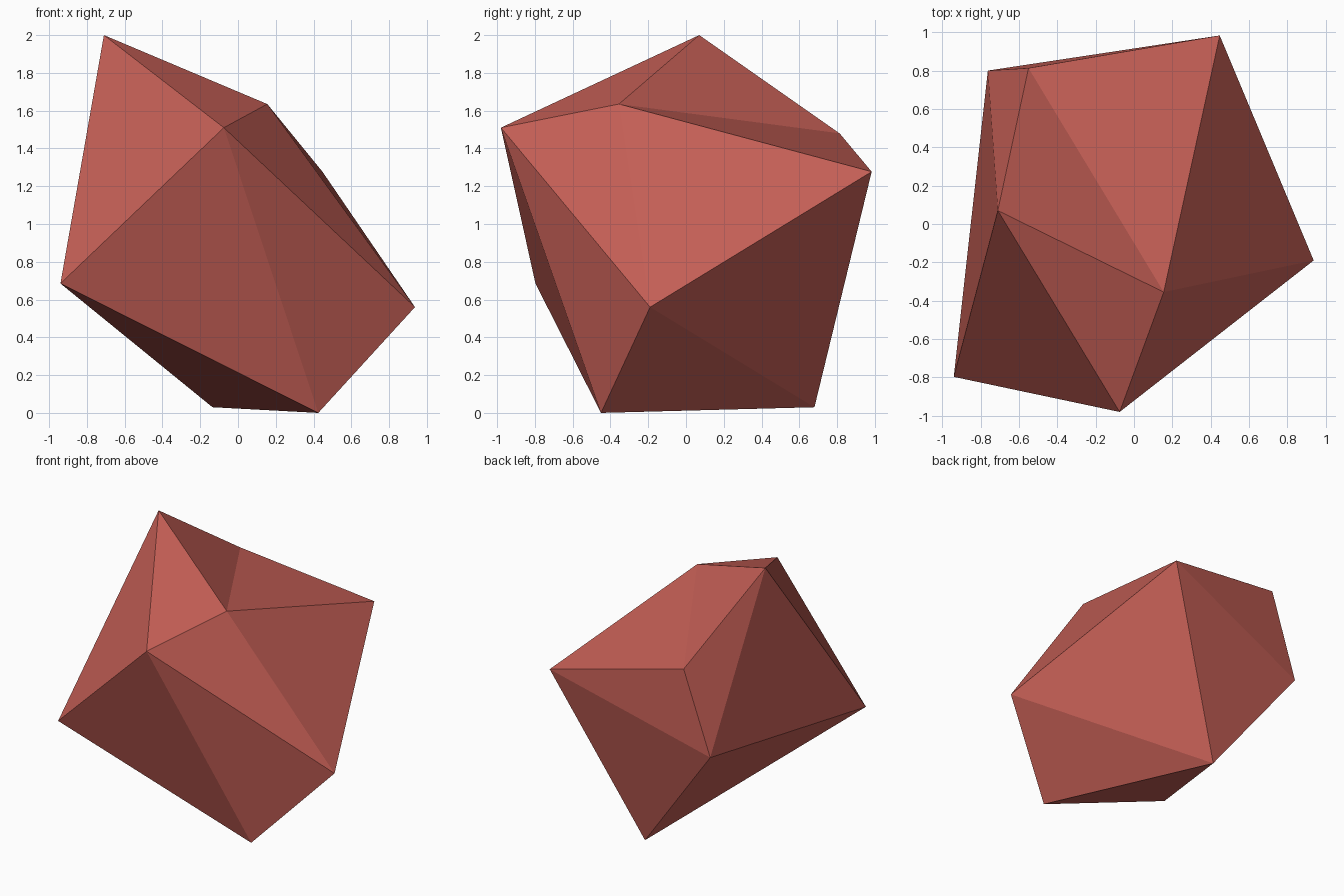
import bpy

if "Cube" in bpy.data.objects:
    bpy.data.objects.remove(bpy.data.objects["Cube"])

# Corner points of the faceted rock
P = {
    "A": (-0.71, 0.07, 2.00), "B": (0.155, -0.355, 1.635),
    "C": (-0.075, -0.98, 1.51), "D": (-0.94, -0.797, 0.685),
    "E": (0.937, -0.19, 0.56), "F": (0.425, -0.45, 0.0),
    "G": (-0.135, 0.68, 0.03), "H": (0.447, 0.983, 1.277),
    "I": (-0.55, 0.813, 1.48), "J": (-0.762, 0.80, 0.865),
}

# Flat facets, wound outward
facets = ("ABI BHI ACB ADC CDF CFE CEB BEH "
          "HEG EFG FDG GDJ GJH HJI IJA AJD").split()

names = sorted(P)
mesh = bpy.data.meshes.new("rock")
mesh.from_pydata([P[n] for n in names], [],
                 [[names.index(c) for c in f] for f in facets])
mesh.validate()
mesh.update()

# Single red stone colour
red = bpy.data.materials.new("brick red")
red.diffuse_color = (0.56, 0.115, 0.093, 1)
red.use_nodes = True
red.node_tree.nodes["Principled BSDF"].inputs["Base Color"].default_value = red.diffuse_color
mesh.materials.append(red)

rock = bpy.data.objects.new("rock", mesh)
bpy.context.collection.objects.link(rock)
